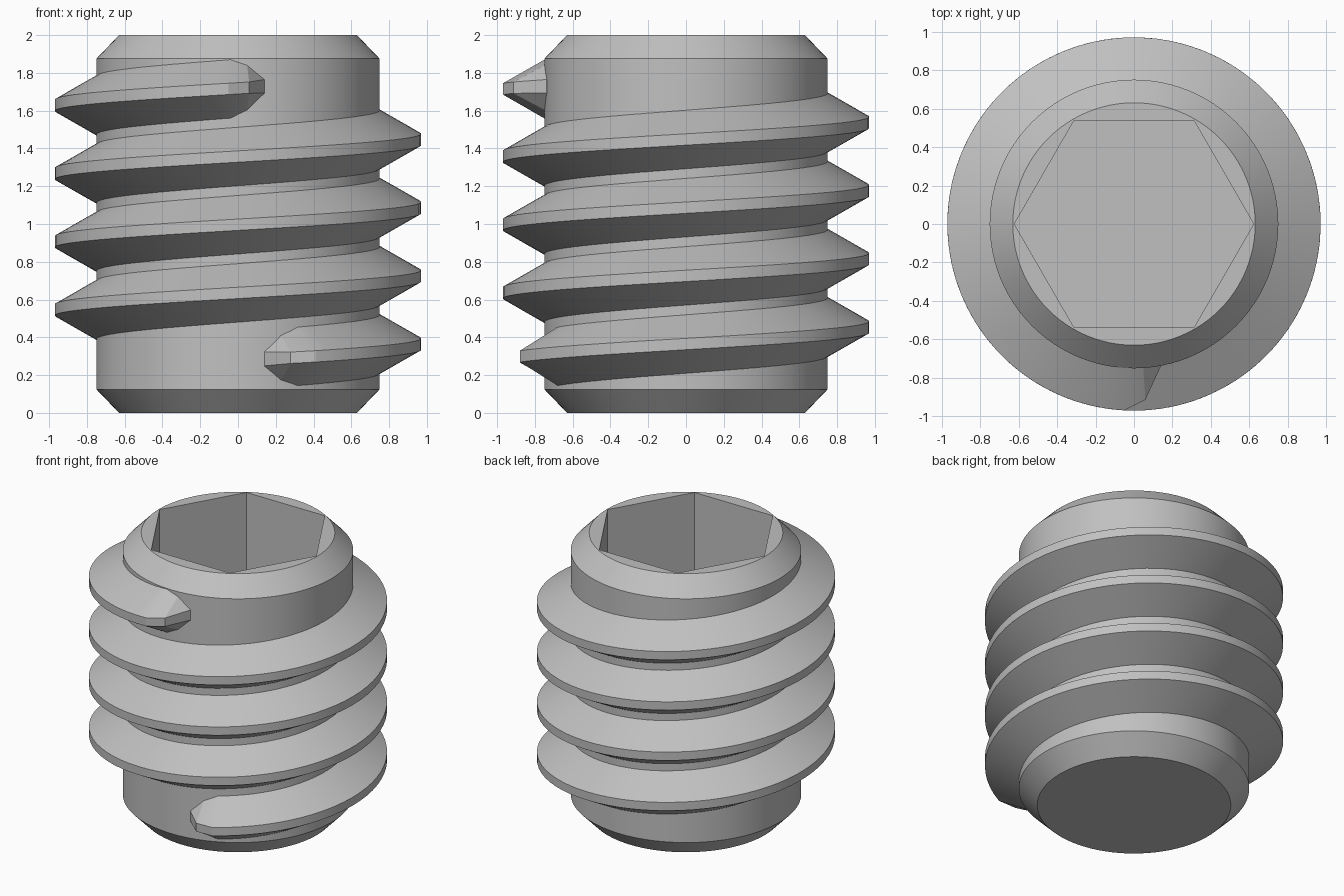
import bpy
import bmesh
from math import sin, cos, pi, radians
from mathutils import Vector

cube = bpy.data.objects.get("Cube")
if cube:
    bpy.data.objects.remove(cube, do_unlink=True)

SEGS = 96
CORE_R = 0.75
CREST_R = 0.97
PITCH = 0.361

steel = bpy.data.materials.new("plain_grey_steel")
steel.use_nodes = True
grey = (0.53, 0.53, 0.53, 1)
steel.diffuse_color = grey
steel.node_tree.nodes["Principled BSDF"].inputs["Base Color"].default_value = grey


def bridge(bm, a, b):
    """Join two closed rings of equal size with quads."""
    n = len(a)
    for i in range(n):
        j = (i + 1) % n
        bm.faces.new((a[i], a[j], b[j], b[i]))


def finish(bm, name):
    bmesh.ops.recalc_face_normals(bm, faces=bm.faces[:])
    mesh = bpy.data.meshes.new(name)
    bm.to_mesh(mesh)
    bm.free()
    mesh.materials.append(steel)
    obj = bpy.data.objects.new(name, mesh)
    bpy.context.collection.objects.link(obj)
    bpy.ops.object.select_all(action="DESELECT")
    obj.select_set(True)
    bpy.context.view_layer.objects.active = obj
    bpy.ops.object.shade_smooth_by_angle(angle=radians(20))
    return obj


def circle(bm, r, z):
    return [bm.verts.new((r * cos(2 * pi * i / SEGS), r * sin(2 * pi * i / SEGS), z))
            for i in range(SEGS)]


def hexagon(bm, r, z):
    """Hexagon ring split evenly so that it bridges to the circles."""
    per_side = SEGS // 6
    ring = []
    for side in range(6):
        a = Vector((r * cos(side * pi / 3), r * sin(side * pi / 3), z))
        b = Vector((r * cos((side + 1) * pi / 3), r * sin((side + 1) * pi / 3), z))
        ring += [bm.verts.new(a.lerp(b, k / per_side)) for k in range(per_side)]
    return ring


# Chamfered core with a blind hexagonal socket
bm = bmesh.new()
rings = [circle(bm, r, z) for r, z in
         ((0.63, 0), (CORE_R, 0.125), (CORE_R, 1.875), (0.63, 2))]
rings += [hexagon(bm, 0.622, 2), hexagon(bm, 0.622, 1.0)]
for low, high in zip(rings, rings[1:]):
    bridge(bm, low, high)
bm.faces.new(rings[0])
bm.faces.new(rings[-1])
finish(bm, "screw_core")

# Helical thread: angle, root half height, crest radius, crest half height
FULL = (0.155, CREST_R, 0.03)
MID = (0.118, 0.915, 0.03)
TIP = (0.037, CORE_R + 0.002, 0.036)
start = -79.3
end = start + 4 * 360
first, last = start + 14.3, end - 13.7
steps = 284
sections = [(start, TIP), (start + 7, MID)]
sections += [(first + (last - first) * i / steps, FULL) for i in range(steps + 1)]
sections += [(end - 7, MID), (end, TIP)]

bm = bmesh.new()
rings = []
for deg, (root, crest_r, crest) in sections:
    z = 0.285 + PITCH * (deg - start) / 360
    a = radians(deg)
    profile = ((0.7, -root), (CORE_R, -root), (crest_r, -crest),
               (crest_r, crest), (CORE_R, root), (0.7, root))
    rings.append([bm.verts.new((r * cos(a), r * sin(a), z + h)) for r, h in profile])
for low, high in zip(rings, rings[1:]):
    bridge(bm, low, high)
bm.faces.new(rings[0])
bm.faces.new(rings[-1])
finish(bm, "helical_thread")
